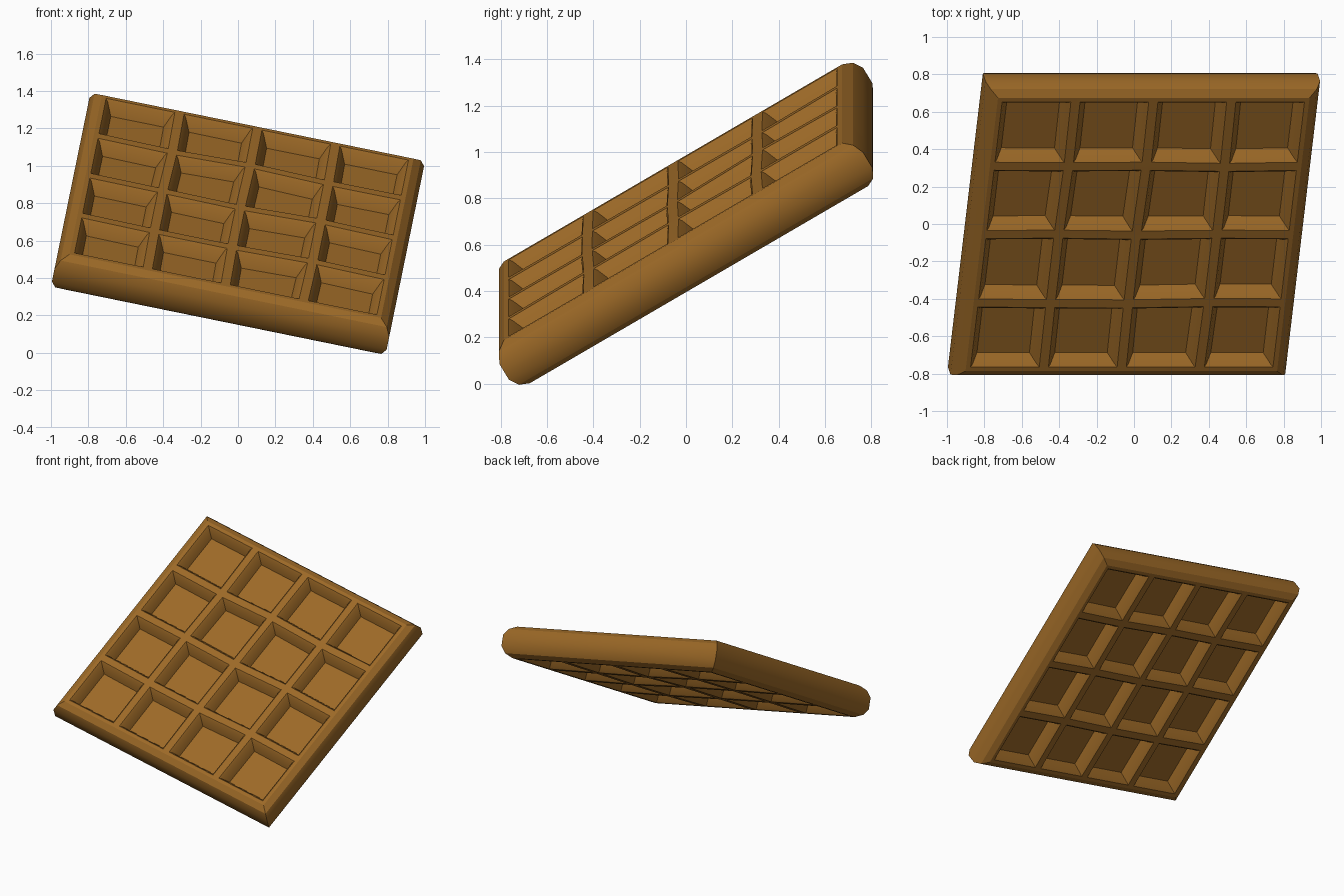
import bpy, bmesh, random
from mathutils import Matrix, Vector

if "Cube" in bpy.data.objects:
    bpy.data.objects.remove(bpy.data.objects["Cube"])

random.seed(4)
HALF, TOP = 0.85, 0.11          # rim half-width, half thickness

bm = bmesh.new()
# 4 x 4 cell sheet for the upper face
bmesh.ops.create_grid(bm, x_segments=4, y_segments=4, size=HALF)
for v in bm.verts:
    v.co.z = TOP
for v in bm.verts:
    if not v.is_boundary:
        v.co += Vector([random.uniform(-0.008, 0.008) for _ in range(3)])
cells = list(bm.faces)

# Rounded outer edge: extrude the border down through the side profile
border = [e for e in bm.edges if e.is_boundary]
for half, z in ((0.89, 0.085), (0.913, 0.04), (0.913, 0.0)):
    ext = bmesh.ops.extrude_edge_only(bm, edges=border)["geom"]
    border = [g for g in ext if isinstance(g, bmesh.types.BMEdge)]
    for v in (g for g in ext if isinstance(g, bmesh.types.BMVert)):
        m = max(abs(v.co.x), abs(v.co.y))
        v.co.x *= half / m
        v.co.y *= half / m
        v.co.z = z

# Ribs, then tapered pockets
bmesh.ops.inset_individual(bm, faces=cells, thickness=0.025, depth=0.0, use_even_offset=True)
bmesh.ops.inset_individual(bm, faces=cells, thickness=0.012, depth=-0.012, use_even_offset=True)
bmesh.ops.inset_individual(bm, faces=cells, thickness=0.032, depth=-0.066, use_even_offset=True)
bmesh.ops.recalc_face_normals(bm, faces=bm.faces)
if cells[0].normal.z < 0:
    bmesh.ops.reverse_faces(bm, faces=bm.faces)

mesh = bpy.data.meshes.new("waffle")
bm.to_mesh(mesh)
bm.free()
waffle = bpy.data.objects.new("waffle", mesh)
bpy.context.collection.objects.link(waffle)

# Golden brown crust
mat = bpy.data.materials.new("golden_crust")
mat.diffuse_color = (0.33, 0.14, 0.02, 1)
mat.use_nodes = True
mat.node_tree.nodes["Principled BSDF"].inputs["Base Color"].default_value = mat.diffuse_color
mesh.materials.append(mat)

# Same pockets on the underside
mirror = waffle.modifiers.new("underside", 'MIRROR')
mirror.use_axis = (False, False, True)
mirror.use_clip = True

bpy.context.view_layer.objects.active = waffle
waffle.select_set(True)
bpy.ops.object.shade_smooth_by_angle(angle=0.5)

# Tilt: falls to the right, rises to the back
u = Vector((0.98, 0, -0.2)).normalized()
v = Vector((0.108, 0.86, 0.5))
v = (v - u * v.dot(u)).normalized()
n = u.cross(v)
rot = Matrix((u, v, n)).transposed().to_4x4()
waffle.matrix_world = Matrix.Translation((0, 0, 0.69)) @ rot
